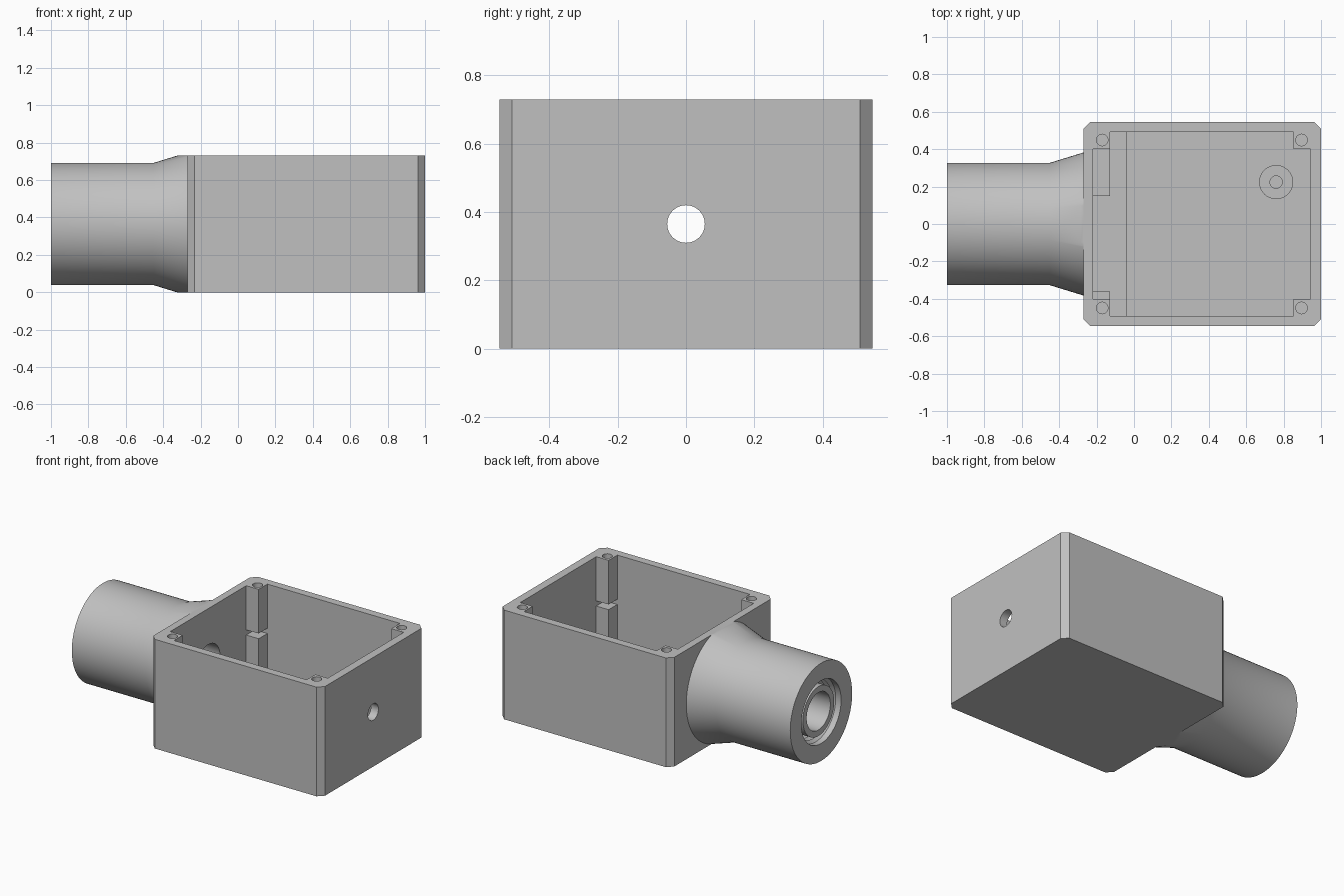
import bpy
import bmesh
import math
from mathutils import Matrix

default = bpy.data.objects.get("Cube")
if default:
    bpy.data.objects.remove(default, do_unlink=True)

grey = bpy.data.materials.new("housing grey")
grey.use_nodes = True
colour = (0.53, 0.53, 0.53, 1)
grey.diffuse_color = colour
grey.node_tree.nodes["Principled BSDF"].inputs["Base Color"].default_value = colour

HEIGHT, AXIS_Z = 0.73, 0.365
FLOOR = 0.06
X0, X1, Y = -0.22, 0.945, 0.493      # cavity limits
POST = 0.092                         # corner post width


def finish(name, bm):
    bmesh.ops.recalc_face_normals(bm, faces=bm.faces[:])
    mesh = bpy.data.meshes.new(name)
    bm.to_mesh(mesh)
    bm.free()
    mesh.materials.append(grey)
    ob = bpy.data.objects.new(name, mesh)
    bpy.context.collection.objects.link(ob)
    return ob


def prism(name, outline, z0, z1):
    bm = bmesh.new()
    face = bm.faces.new([bm.verts.new((x, y, z0)) for x, y in outline])
    new = bmesh.ops.extrude_face_region(bm, geom=[face])["geom"]
    verts = [v for v in new if isinstance(v, bmesh.types.BMVert)]
    bmesh.ops.translate(bm, verts=verts, vec=(0, 0, z1 - z0))
    return finish(name, bm)


def block(name, xa, xb, ya, yb, za, zb):
    return prism(name, [(xa, ya), (xb, ya), (xb, yb), (xa, yb)], za, zb)


def rod(name, radius, length, centre, along_x=False):
    bm = bmesh.new()
    turn = Matrix.Rotation(math.pi / 2, 4, "Y") if along_x else Matrix()
    bmesh.ops.create_cone(bm, cap_ends=True, segments=48, radius1=radius,
                          radius2=radius, depth=length,
                          matrix=Matrix.Translation(centre) @ turn)
    return finish(name, bm)


def combine(ob, tool, operation="DIFFERENCE"):
    mod = ob.modifiers.new(operation.lower(), "BOOLEAN")
    mod.operation, mod.solver, mod.object = operation, "EXACT", tool
    bpy.context.view_layer.objects.active = ob
    bpy.ops.object.modifier_apply(modifier=mod.name)
    bpy.data.objects.remove(tool, do_unlink=True)


def smooth(ob):
    bpy.ops.object.select_all(action="DESELECT")
    ob.select_set(True)
    bpy.context.view_layer.objects.active = ob
    bpy.ops.object.shade_smooth_by_angle(angle=math.radians(30))


def corner_cut(xa, xb, y, cx, cy):
    """Rectangle outline with its corners chamfered."""
    return [(xa + cx, -y), (xb - cx, -y), (xb, -y + cy), (xb, y - cy),
            (xb - cx, y), (xa + cx, y), (xa, y - cy), (xa, -y + cy)]


# Box with chamfered vertical edges
box = prism("box", corner_cut(-0.27, 1, 0.546, 0.037, 0.037), 0, HEIGHT)

# Cavity leaving a square post in each corner
a, b, c = X0 + POST, X1 - POST, Y - POST
cavity = [(a, -Y), (b, -Y), (b, -c), (X1, -c), (X1, c), (b, c),
          (b, Y), (a, Y), (a, c), (X0, c), (X0, -c), (a, -c)]
combine(box, prism("cavity_cutter", cavity, FLOOR, 1))

# Board slot across the posts
combine(box, block("slot_cutter", X0, X1, -Y, Y, 0.40, 0.435))

# Lid screw holes
for x in (-0.17, 0.896):
    for y in (-0.449, 0.449):
        combine(box, rod("screw_cutter", 0.031, 0.5, (x, y, HEIGHT)))

# Cable hole in the right wall and bore into the neck
combine(box, rod("cable_cutter", 0.055, 0.2, (0.98, 0, AXIS_Z), True))
combine(box, rod("bore_cutter", 0.125, 0.2, (-0.25, 0, AXIS_Z), True))
smooth(box)

# Floor step and low ledges beside the neck
block("floor_step", X0, -0.04, -Y, Y, FLOOR - 0.01, 0.1)
block("back_ledge", X0, a, 0.15, c, FLOOR - 0.01, 0.22)
block("front_ledge", X0, a, -c, -0.36, FLOOR - 0.01, 0.22)

# Board standoff with a pilot hole
standoff = rod("standoff", 0.091, 0.26, (0.76, 0.224, FLOOR + 0.12))
combine(standoff, rod("pilot_cutter", 0.033, 0.4, (0.76, 0.224, 0.3)))
smooth(standoff)

# Neck profile: outside, flare, bore, inner sleeve, threaded socket
profile = [(-1, 0.327), (-0.45, 0.327), (-0.265, 0.384), (-0.265, 0.125),
           (-0.98, 0.125), (-0.98, 0.165), (-0.6, 0.165), (-0.6, 0.21)]
for i in range(9):
    x = -0.62 - i * 0.04
    profile += [(x, 0.192), (x - 0.02, 0.21)]
profile.append((-1, 0.21))

bm = bmesh.new()
SIDES = 96
rings = []
for i in range(SIDES):
    t = 2 * math.pi * i / SIDES
    rings.append([bm.verts.new((x, r * math.cos(t), AXIS_Z + r * math.sin(t)))
                  for x, r in profile])
for i in range(SIDES):
    p, q = rings[i], rings[(i + 1) % SIDES]
    for j in range(len(profile)):
        k = (j + 1) % len(profile)
        bm.faces.new((p[j], p[k], q[k], q[j]))
neck = finish("threaded_neck", bm)

# Trim the flare flush with the box top and bottom
combine(neck, block("neck_trim", -2, 1, -1, 1, 0, HEIGHT), "INTERSECT")
smooth(neck)
